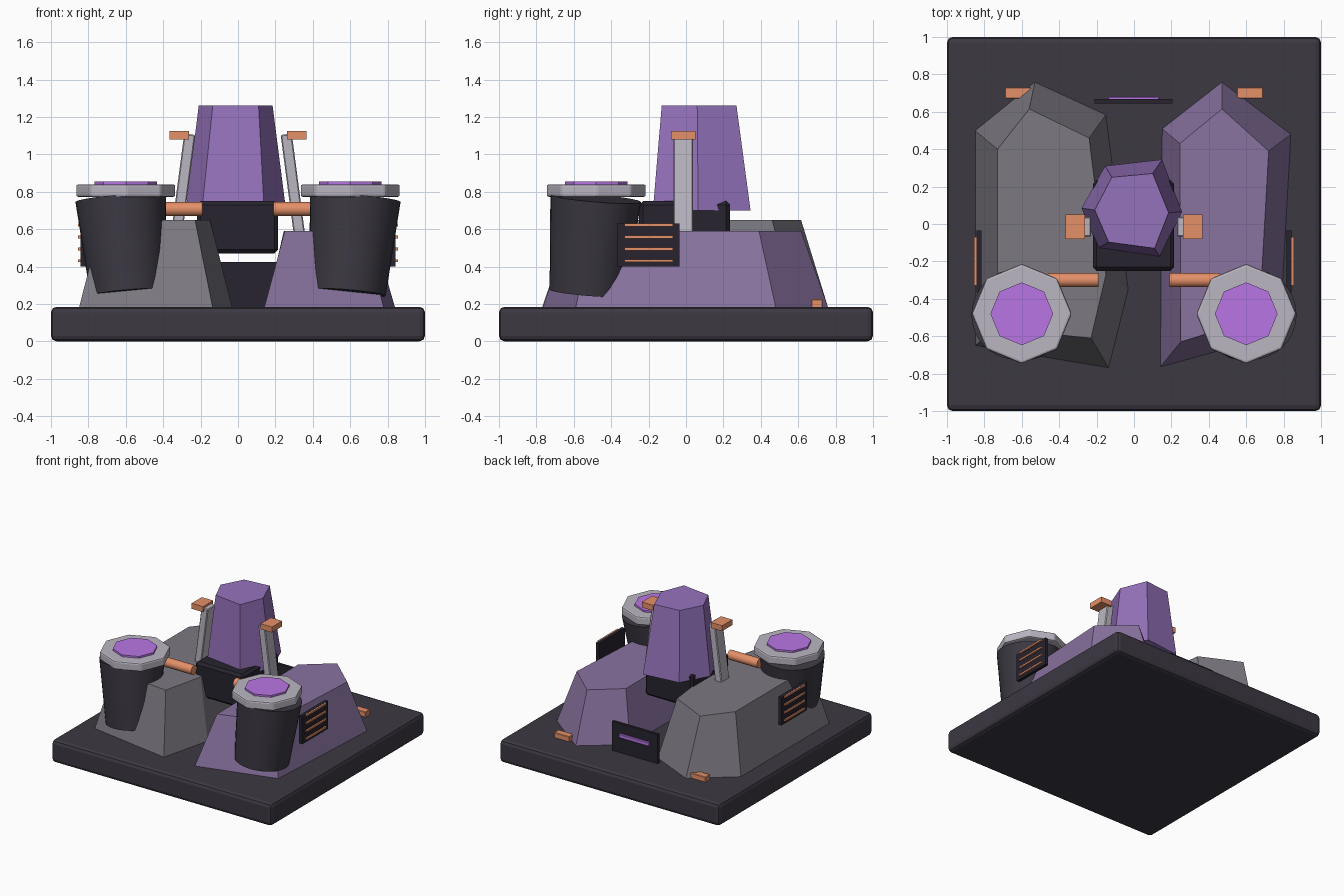
import bpy, bmesh, math
from mathutils import Vector

if "Cube" in bpy.data.objects:
    bpy.data.objects.remove(bpy.data.objects["Cube"])


def mat(name, rgb):
    m = bpy.data.materials.new(name)
    m.diffuse_color = (*rgb, 1)
    m.use_nodes = True
    m.node_tree.nodes["Principled BSDF"].inputs["Base Color"].default_value = m.diffuse_color
    return m


SLATE = mat("slate", (0.045, 0.04, 0.055))
DARK = mat("dark_metal", (0.02, 0.017, 0.028))
STONE = mat("grey_stone", (0.2, 0.19, 0.22))
MAUVE = mat("mauve_stone", (0.25, 0.17, 0.35))
VIOLET = mat("violet_crystal", (0.3, 0.17, 0.5))
GLOW = mat("glow", (0.48, 0.18, 0.78))
COPPER = mat("copper", (0.78, 0.28, 0.14))
STEEL = mat("steel", (0.5, 0.47, 0.54))


def finish(name, bm, m, bevel=0, segments=1, smooth=False):
    bmesh.ops.recalc_face_normals(bm, faces=bm.faces)
    me = bpy.data.meshes.new(name)
    bm.to_mesh(me)
    bm.free()
    ob = bpy.data.objects.new(name, me)
    bpy.context.collection.objects.link(ob)
    me.materials.append(m)
    if bevel:
        mod = ob.modifiers.new("bevel", 'BEVEL')
        mod.width, mod.segments = bevel, segments
    if smooth:
        bpy.ops.object.select_all(action='DESELECT')
        bpy.context.view_layer.objects.active = ob
        ob.select_set(True)
        bpy.ops.object.shade_smooth_by_angle(angle=math.radians(35))
    return ob


def box(name, lo, hi, m, bevel=0, segments=1):
    lo, hi = Vector(lo), Vector(hi)
    bm = bmesh.new()
    bmesh.ops.create_cube(bm, size=1)
    bmesh.ops.scale(bm, vec=hi - lo, verts=bm.verts)
    bmesh.ops.translate(bm, vec=(lo + hi) / 2, verts=bm.verts)
    return finish(name, bm, m, bevel, segments)


def side_box(name, s, lo, hi, m, bevel=0):
    # box given for the right side, placed on side s
    xs = sorted((s * lo[0], s * hi[0]))
    return box(name, (xs[0], *lo[1:]), (xs[1], *hi[1:]), m, bevel)


def loft(name, bottom, z0, top, z1, m):
    # faceted solid between two outlines
    bm = bmesh.new()
    a = [bm.verts.new((x, y, z0)) for x, y in bottom]
    b = [bm.verts.new((x, y, z1)) for x, y in top]
    n = len(a)
    bm.faces.new(a)
    bm.faces.new(b)
    for i in range(n):
        j = (i + 1) % n
        bm.faces.new((a[i], a[j], b[j], b[i]))
    return finish(name, bm, m)


def rod(name, p, q, r1, r2, sides, m, bevel=0, smooth=False):
    # cylinder or cone from p to q
    p, q = Vector(p), Vector(q)
    bm = bmesh.new()
    bmesh.ops.create_cone(bm, cap_ends=True, segments=sides, radius1=r1, radius2=r2, depth=(q - p).length)
    rot = Vector((0, 0, 1)).rotation_difference(q - p).to_matrix()
    bmesh.ops.rotate(bm, cent=(0, 0, 0), matrix=rot, verts=bm.verts)
    bmesh.ops.translate(bm, vec=(p + q) / 2, verts=bm.verts)
    return finish(name, bm, m, bevel, 2, smooth)


# base slab
box("base", (-1, -1, 0), (1, 1, 0.185), SLATE, 0.03, 2)

# two faceted rocks
loft("left_rock",
     [(-.85, .50), (-.85, -.65), (-.135, -.77), (-.03, -.35), (-.15, .585), (-.53, .76)], 0.18,
     [(-.73, .40), (-.73, -.56), (-.23, -.61), (-.15, -.27), (-.24, .46), (-.56, .615)], 0.65, STONE)
loft("right_rock",
     [(.15, .51), (.14, -.765), (.78, -.59), (.84, .48), (.47, .76)], 0.18,
     [(.245, .43), (.25, -.63), (.67, -.50), (.72, .39), (.47, .615)], 0.59, MAUVE)

# central housing and crystal
box("core_housing", (-.22, -.25, .47), (.215, .235, .75), DARK, 0.02)
loft("core_crystal",
     [(-.155, .31), (.15, .345), (.257, .065), (.14, -.177), (-.193, -.129), (-.28, .085)], 0.70,
     [(-.118, .25), (.10, .27), (.185, .06), (.11, -.13), (-.135, -.097), (-.21, .075)], 1.26, VIOLET)

# rear plate with glowing slot
box("rear_plate", (-.21, .645, .18), (.205, .668, .425), DARK)
box("rear_slot", (-.14, .66, .31), (.135, .682, .345), GLOW, 0.005)

for s, side in ((-1, "left"), (1, "right")):
    # leaning barrel with octagonal lid and lens
    rod(side + "_barrel", (s * .585, -.525, .26), (s * .627, -.483, .765), .205, .243, 32, SLATE, 0, True)
    rod(side + "_lid", (s * .6, -.48, .772), (s * .6, -.48, .84), .267, .267, 8, STEEL, 0.012)
    rod(side + "_lens", (s * .6, -.48, .83), (s * .6, -.48, .855), .168, .168, 8, GLOW)
    # pipe to the core
    rod(side + "_pipe", (s * .19, -.30, .707), (s * .46, -.30, .707), .038, .038, 16, COPPER, 0, True)
    # leaning strut with cap
    strut = box(side + "_strut", (-.03, -.052, -.30), (.03, .052, .30), STEEL, 0.006)
    strut.location = (s * .297, -.015, .81)
    strut.rotation_euler.y = -s * math.radians(7.5)
    side_box(side + "_strut_cap", s, (.262, -.08, 1.08), (.365, .052, 1.125), COPPER)
    # side vent
    side_box(side + "_vent_panel", s, (.815, -.37, .40), (.843, -.035, .63), DARK)
    for i in range(4):
        z = .43 + i * .064
        side_box(f"{side}_vent_bar_{i + 1}", s, (.83, -.33, z - .007), (.855, -.07, z + .007), COPPER)
    # rear lug
    side_box(side + "_rear_lug", s, (.55, .67, .18), (.69, .73, .226), COPPER, 0.004)
